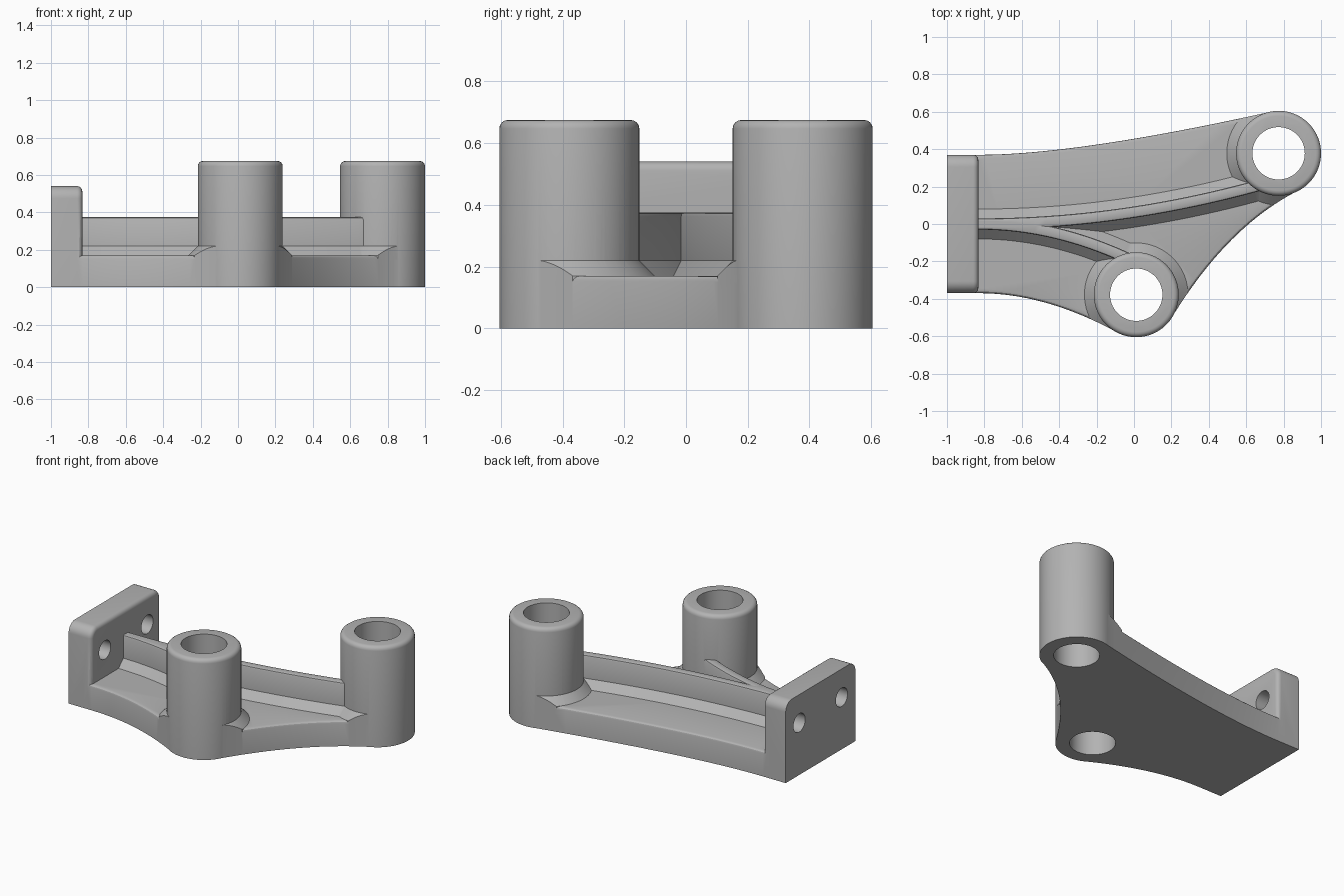
import bpy, bmesh, math
from mathutils import Vector

old = bpy.data.objects.get("Cube")
if old:
    bpy.data.objects.remove(old, do_unlink=True)

grey = bpy.data.materials.new("cast_grey")
grey.use_nodes = True
colour = (0.45, 0.45, 0.45, 1)
grey.diffuse_color = colour
grey.node_tree.nodes["Principled BSDF"].inputs["Base Color"].default_value = colour

TUBE_R, BORE_R, HEIGHT = 0.227, 0.14, 0.675
FLOOR, SKIRT, RIB_TOP, BURIED = 0.17, 0.22, 0.375, 0.12
REAR, FRONT = Vector((0.773, 0.378)), Vector((0.012, -0.378))


def loft(name, rings, round_top=0):
    """Solid through a list of matching closed rings, capped at both ends."""
    bm = bmesh.new()
    loops = [[bm.verts.new(p) for p in ring] for ring in rings]
    for a, b in zip(loops, loops[1:]):
        for i in range(len(a)):
            j = (i + 1) % len(a)
            bm.faces.new((a[i], a[j], b[j], b[i]))
    bm.faces.new(loops[0][::-1])
    top = bm.faces.new(loops[-1])
    bmesh.ops.recalc_face_normals(bm, faces=bm.faces)
    if round_top:
        bmesh.ops.bevel(bm, geom=list(top.edges), offset=round_top,
                        segments=3, profile=0.5, affect='EDGES')
    mesh = bpy.data.meshes.new(name)
    bm.to_mesh(mesh)
    bm.free()
    mesh.materials.append(grey)
    obj = bpy.data.objects.new(name, mesh)
    bpy.context.collection.objects.link(obj)
    return obj


def lathe(name, centre, profile, n=96):
    """Turned solid about a vertical axis from (radius, z) pairs."""
    turn = [math.tau * i / n for i in range(n)]
    return loft(name, [[(centre.x + r * math.cos(t), centre.y + r * math.sin(t), z)
                        for t in turn] for r, z in profile])


def combine(target, tool, operation, keep=False):
    mod = target.modifiers.new(operation.lower(), 'BOOLEAN')
    mod.operation, mod.solver, mod.object = operation, 'EXACT', tool
    bpy.context.view_layer.objects.active = target
    bpy.ops.object.modifier_apply(modifier=mod.name)
    if not keep:
        bpy.data.objects.remove(tool, do_unlink=True)


def arc(a, b, c, n=28):
    """Quadratic curve from a to c, pulled towards b."""
    a, b, c = Vector(a), Vector(b), Vector(c)
    return [a * (1 - t) ** 2 + b * 2 * t * (1 - t) + c * t * t
            for t in (i / n for i in range(n + 1))]


def on_tube(centre, nx, ny):
    return centre + Vector((nx, ny)).normalized() * TUBE_R * 0.995


# Plate outline: three sweeping edges that run tangent into the tubes
outline = ([Vector((-0.9, -0.37))]
           + arc((-0.83, -0.37), (-0.476, -0.37), on_tube(FRONT, -0.48, -0.88))
           + [FRONT]
           + arc(on_tube(FRONT, 0.83, -0.55), (0.505, -0.005), on_tube(REAR, 0.5, -0.86))
           + [REAR]
           + arc(on_tube(REAR, -0.22, 0.97), (-0.31, 0.37), (-0.83, 0.37))
           + [Vector((-0.9, 0.37))])


def slab(name, low, high, round_top=0):
    return loft(name, [[(p.x, p.y, z) for p in outline] for z in (low, high)], round_top)


bracket = slab("mounting_bracket", 0, FLOOR, 0.018)
clip = slab("outline_clip", BURIED, HEIGHT)


# Mounting flange with rounded upper corners and a rounded inner rim
def flange_ring(x, inset):
    w, h, r = 0.37 - inset, 0.54 - inset, 0.065 - inset
    ring = [(x, -w, 0), (x, w, 0)]
    for side, start in ((1, 0), (-1, 90)):
        for i in range(9):
            a = math.radians(start + i * 90 / 8)
            ring.append((x, side * (w - r) + r * math.cos(a), h - r + r * math.sin(a)))
    return ring


rim = 0.028
turns = [math.radians(a) for a in (0, 22.5, 45, 67.5, 90)]
flange = loft("flange", [flange_ring(-1, 0)] + [
    flange_ring(-0.832 - rim + rim * math.sin(a), rim * (1 - math.cos(a))) for a in turns])
combine(bracket, flange, 'UNION')


# Curved ribs with a splayed foot
def rib(name, bend, end, n=32):
    half, foot, soft = 0.03, 0.08, 0.012
    side = [(foot, BURIED), (foot, FLOOR), (half, SKIRT), (half, RIB_TOP - soft),
            (half - soft * 0.3, RIB_TOP - soft * 0.3), (half - soft, RIB_TOP)]
    section = side + [(-w, z) for w, z in reversed(side)]
    rings = []
    for i in range(n + 1):
        x = -0.88 + (end + 0.88) * i / n
        run = max(x + 0.83, 0)
        normal = Vector((-2 * bend * run, 1)).normalized()
        rings.append([(x + normal.x * w, bend * run ** 2 + normal.y * w, z)
                      for w, z in section])
    return loft(name, rings)


# Sloped skirts around the tubes, trimmed with the ribs to the plate outline
gussets = [rib("long_rib", 0.092, 0.74), rib("short_rib", -0.29, 0.06)]
for centre in (REAR, FRONT):
    gussets.append(lathe("tube_skirt", centre, [
        (TUBE_R + 0.05, BURIED), (TUBE_R + 0.05, FLOOR), (TUBE_R - 0.01, SKIRT + 0.01)]))
for part in gussets:
    combine(part, clip, 'INTERSECT', keep=True)
    combine(bracket, part, 'UNION')
bpy.data.objects.remove(clip, do_unlink=True)

# Upright tubes with rounded rims, then their bores
for centre in (REAR, FRONT):
    rounded = [(TUBE_R - rim * (1 - math.cos(a)), HEIGHT - rim + rim * math.sin(a))
               for a in turns]
    combine(bracket, lathe("tube", centre, [(TUBE_R, 0)] + rounded), 'UNION')
for centre in (REAR, FRONT):
    combine(bracket, lathe("bore", centre, [(BORE_R, -0.1), (BORE_R, 0.8)]), 'DIFFERENCE')

# Bolt holes through the flange
for y in (0.225, -0.225):
    ring = [math.tau * i / 48 for i in range(48)]
    hole = loft("bolt_hole", [[(x, y + 0.062 * math.cos(t), 0.35 + 0.062 * math.sin(t))
                               for t in ring] for x in (-1.1, -0.7)])
    combine(bracket, hole, 'DIFFERENCE')

bpy.ops.object.select_all(action='DESELECT')
bracket.select_set(True)
bpy.context.view_layer.objects.active = bracket
bpy.ops.object.shade_smooth_by_angle(angle=math.radians(28))
